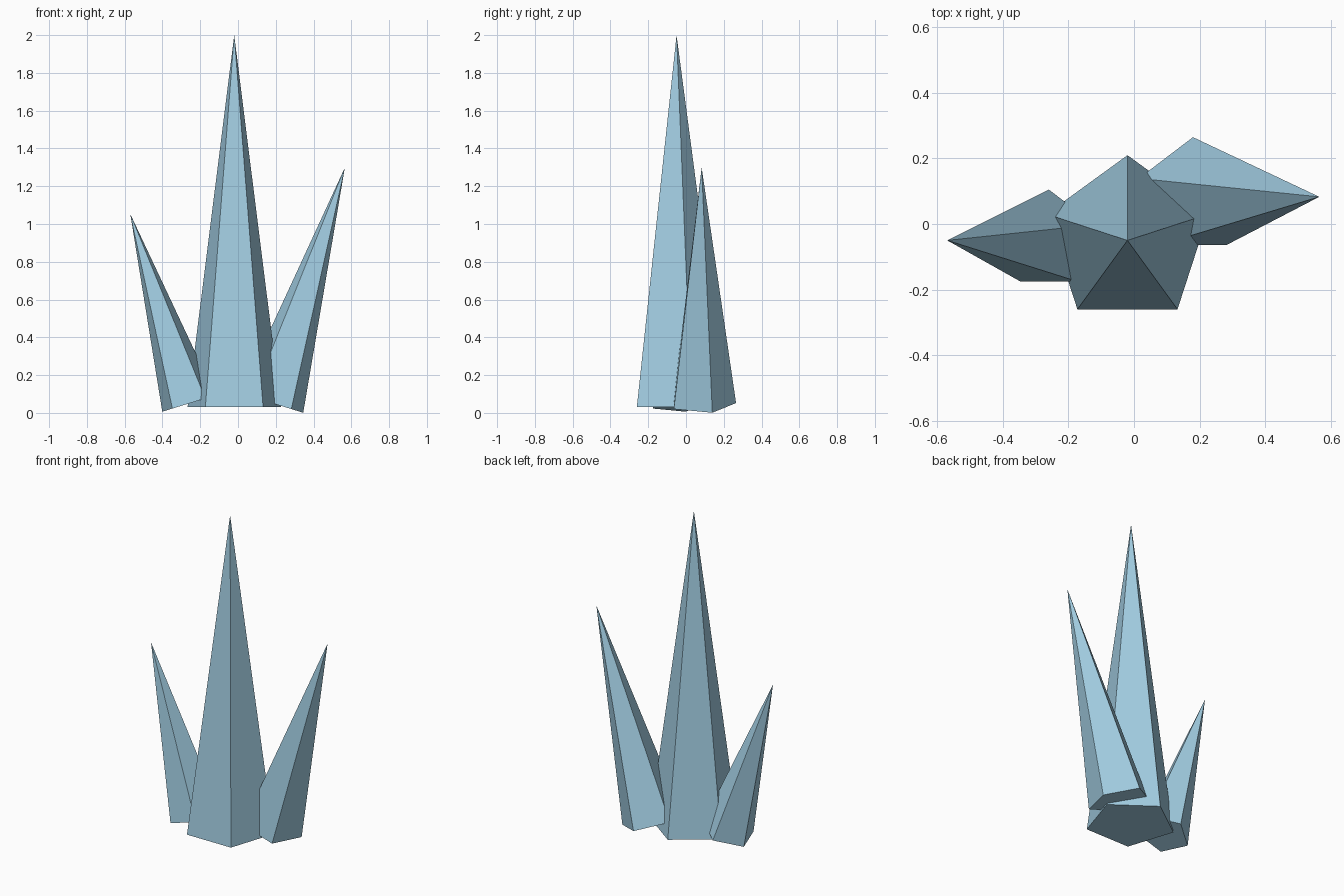
import bpy
from mathutils import Matrix, Vector

if "Cube" in bpy.data.objects:
    bpy.data.objects.remove(bpy.data.objects["Cube"])

# Pale ice blue shared by every crystal
ice = bpy.data.materials.new("ice_blue")
ice.diffuse_color = (0.36, 0.61, 0.76, 1)
ice.use_nodes = True
ice.node_tree.nodes["Principled BSDF"].inputs["Base Color"].default_value = ice.diffuse_color


def crystal(name, base, radius, height, lean):
    """Five-sided spike standing on its base centre, leaning in x by an angle."""
    bpy.ops.mesh.primitive_cone_add(vertices=5, radius1=radius, radius2=0, depth=height)
    ob = bpy.context.object
    ob.name = name
    # Move the origin to the base centre, tilt, then place
    ob.data.transform(Matrix.Translation(Vector(base))
                      @ Matrix.Rotation(lean, 4, 'Y')
                      @ Matrix.Translation((0, 0, height / 2)))
    ob.data.materials.append(ice)
    return ob


# Tall upright crystal with a smaller one leaning out on each side
crystal("centre_crystal", (-0.02, -0.05, 0.03), 0.26, 1.97, 0)
crystal("left_crystal", (-0.26, -0.05, 0.05), 0.155, 1.05, -0.3)
crystal("right_crystal", (0.18, 0.083, 0.052), 0.182, 1.305, 0.3)
